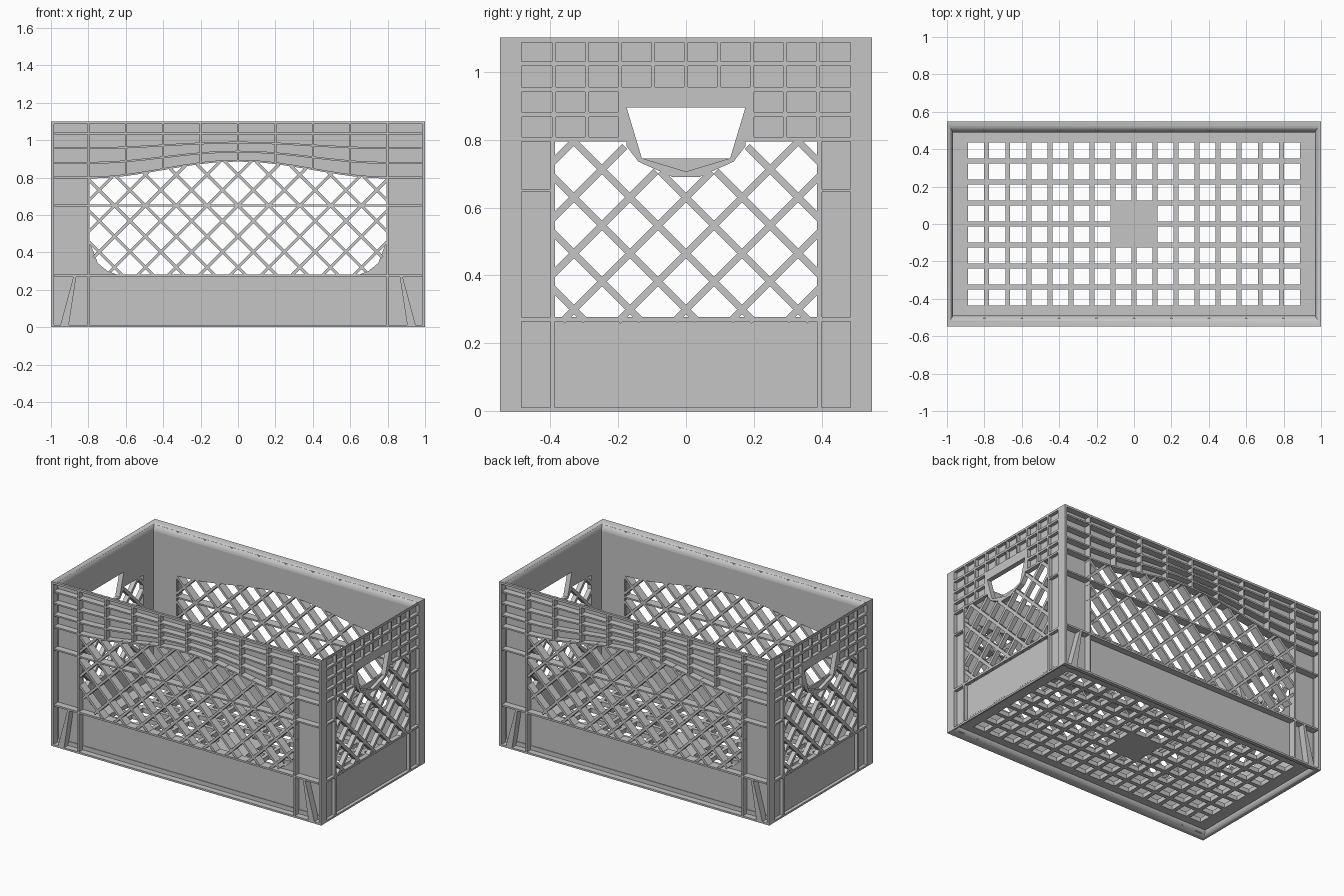
import bpy, bmesh, math

cube = bpy.data.objects.get("Cube")
if cube:
    bpy.data.objects.remove(cube)

GREY = (0.56, 0.56, 0.56, 1)
mat = bpy.data.materials.new("grey plastic")
mat.use_nodes = True
mat.diffuse_color = GREY
mat.node_tree.nodes["Principled BSDF"].inputs["Base Color"].default_value = GREY

H = 1.1                                # overall height
LONG = (0.49, 0.503, 0.548)            # inner face, panel face, rib face
END = (0.968, 0.978, 1.0)
LOW, HIGH = 0.012, 1.086               # ribs run between the two rims
BASE, TOP = 0.04, 1.05                 # panels run between the rounded rims


def long_side(s):
    return lambda u, z, d: (u, s * d, z)


def end_side(s):
    return lambda u, z, d: (s * d, u, z)


class Part:
    """Collects prisms drawn in the plane of a wall into one object."""

    def __init__(self, place):
        self.bm, self.place = bmesh.new(), place

    def prism(self, pts, d0, d1):
        a, b = [[self.bm.verts.new(self.place(u, z, d)) for u, z in pts] for d in (d0, d1)]
        n = len(pts)
        self.bm.faces.new(a)
        self.bm.faces.new(b[::-1])
        for i in range(n):
            j = (i + 1) % n
            self.bm.faces.new((a[i], b[i], b[j], a[j]))

    def box(self, u0, u1, z0, z1, d0, d1):
        self.prism([(u0, z0), (u1, z0), (u1, z1), (u0, z1)], d0, d1)

    def band(self, us, lo, hi, d0, d1):
        self.prism([(u, lo(u)) for u in us] + [(u, hi(u)) for u in reversed(us)], d0, d1)

    def bar(self, p, q, w, d0, d1):
        dx, dz = q[0] - p[0], q[1] - p[1]
        k = w / 2 / math.hypot(dx, dz)
        nx, nz = -dz * k, dx * k
        self.prism([(p[0] + nx, p[1] + nz), (p[0] - nx, p[1] - nz),
                    (q[0] - nx, q[1] - nz), (q[0] + nx, q[1] + nz)], d0, d1)

    def finish(self, name):
        bmesh.ops.recalc_face_normals(self.bm, faces=self.bm.faces)
        mesh = bpy.data.meshes.new(name)
        self.bm.to_mesh(mesh)
        self.bm.free()
        mesh.materials.append(mat)
        bpy.context.collection.objects.link(bpy.data.objects.new(name, mesh))
        return mesh


def span(a, b, n):
    return [a + (b - a) * i / n for i in range(n + 1)]


def interp(points):
    """Symmetric broken line through (|u|, z) points."""
    def f(u):
        u = abs(u)
        for (a, za), (b, zb) in zip(points, points[1:]):
            if u <= b:
                return za + (zb - za) * max(u - a, 0) / (b - a)
        return points[-1][1]
    return f


def level(z):
    return lambda u: z


def lattice(part, half, lo, hi, pitch, z0, w, d0, d1):
    """Diagonal bars, each kept only where it crosses the opening."""
    step = 0.004
    for slope in (1, -1):
        for k in range(-12, 13):
            run = []
            for i in range(int(2 * half / step) + 2):
                u = -half + i * step
                z = z0 + slope * (u - k * pitch)
                if u <= half and lo(u) <= z <= hi(u):
                    run.append((u, z))
                else:
                    if len(run) > 3:
                        part.bar(run[0], run[-1], w, d0, d1)
                    run = []


def rim(name, z_out, z_lip, z_in):
    """Ring round the crate whose inner edge is rounded over."""
    arc = [math.pi / 2 * i / 6 for i in range(7)]
    profile = [(1 - math.cos(a), z_in + (z_out - z_in) * math.sin(a)) for a in arc]
    profile += [(1, z_lip), (0.3, z_lip), (0.3, z_in)]
    p = Part(None)
    loops = [[p.bm.verts.new((sx * (END[0] + t * (END[2] - END[0])),
                              sy * (LONG[0] + t * (LONG[2] - LONG[0])), z)) for t, z in profile]
             for sx, sy in ((-1, -1), (1, -1), (1, 1), (-1, 1))]
    n = len(profile)
    for c in range(4):
        a, b = loops[c], loops[(c + 1) % 4]
        for i in range(n):
            j = (i + 1) % n
            p.bm.faces.new((a[i], b[i], b[j], a[j]))
    mesh = p.finish(name)
    mesh.shade_smooth()
    mesh.set_sharp_from_angle(angle=math.radians(40))


rim("top_rim", H, HIGH, TOP)
rim("bottom_rim", 0, LOW, BASE)


# Outlines of the openings
def arch(u):
    return 0.80 + 0.045 * (1 + math.cos(math.pi * min(abs(u), 0.8) / 0.8))


def sill(u):
    t = max(abs(u) - 0.6, 0) / 0.2
    return 0.275 + 0.2 * (1 - math.sqrt(max(1 - t * t, 0)))


pocket = interp([(0, 0.69), (0.04, 0.69), (0.14, 0.735), (0.19, 0.80), (0.56, 0.80)])
grip = interp([(0, 0.745), (0.13, 0.745), (0.175, 0.895)])
lip = interp([(0, 0.706), (0.13, 0.745)])

# Long sides
for s, side in ((-1, "front"), (1, "back")):
    inner, face, outer = LONG
    p = Part(long_side(s))
    us = span(-0.8, 0.8, 32)
    p.band(us, level(BASE), sill, inner, face)
    p.band(us, arch, level(TOP), inner, face)
    for e in (-1, 1):
        p.box(e * 0.8, e * 0.985, BASE, TOP, inner, face)
    p.finish(side + "_panel")

    p = Part(long_side(s))
    cols = span(-0.98, 0.98, 28)
    p.box(-0.98, 0.98, 0.269, 0.281, inner, outer)
    p.box(-0.98, 0.98, 0.645, 0.655, inner, outer)
    for k in range(4):
        def row(u, k=k):
            return 1.035 + (arch(u) - 1.035) * k / 3
        p.band(cols, lambda u: row(u) - 0.005, lambda u: row(u) + 0.005, inner, outer)
    for i in range(-4, 5):
        u = i * 0.2
        p.box(u - 0.005, u + 0.005, LOW if abs(i) == 4 else arch(u), HIGH, face, outer)
    for e in (-1, 1):
        p.prism([(e * 0.95, 0.01), (e * 0.905, 0.01), (e * 0.865, 0.27), (e * 0.88, 0.27)], face, outer)
    p.finish(side + "_ribs")

    p = Part(long_side(s))
    lattice(p, 0.8, sill, arch, 0.165, 0.65, 0.016, inner, outer - 0.004)
    p.finish(side + "_lattice")

# Short sides with hand holes
for s, side in ((-1, "right"), (1, "left")):
    inner, face, outer = END
    p = Part(end_side(s))
    p.box(-0.5, 0.5, BASE, 0.27, inner, face)
    for e in (-1, 1):
        p.box(e * 0.385, e * 0.5, 0.27, 0.8, inner, face)
        p.box(e * 0.175, e * 0.5, 0.8, TOP, inner, face)
    p.box(-0.175, 0.175, 0.895, TOP, inner, face)
    p.finish(side + "_panel")

    p = Part(end_side(s))
    for e in (-1, 1):
        p.box(e * 0.484, e * LONG[2], LOW, HIGH, 0.984, outer)
        p.box(e * 0.484, e * 0.505, LOW, HIGH, face, outer)
        p.box(e * 0.385, e * 0.4, LOW, 0.8, face, outer)
        p.box(e * 0.385, e * 0.49, 0.645, 0.655, face, outer)
        p.box(e * 0.2, e * 0.49, 0.866, 0.881, face, outer)
        p.box(e * 0.19, e * 0.49, 0.795, 0.808, inner, outer)
    for z in (0.264, 0.94, 1.016):
        p.box(-0.49, 0.49, z, z + 0.014, inner, outer)
    for i in range(-4, 5):
        u = i * 0.097
        p.box(u - 0.006, u + 0.006, 0.8 if abs(i) > 2 else 0.95, HIGH, face, outer)
    p.finish(side + "_ribs")

    p = Part(end_side(s))
    lattice(p, 0.392, level(0.265), pocket, 0.165, 0.3, 0.02, inner, outer - 0.002)
    p.finish(side + "_lattice")

    # Flush surround of the hand hole and its sunken lower lip
    p = Part(end_side(s))
    p.box(-0.2, 0.2, 0.895, 0.955, inner, outer)
    for e in (-1, 1):
        p.band([e * u for u in (0.13, 0.14, 0.175)], pocket, grip, inner, outer)
        p.box(e * 0.175, e * 0.2, 0.795, 0.955, inner, outer)
    us = [-0.13, -0.04, 0, 0.04, 0.13]
    p.band(us, pocket, lip, inner, outer)
    p.band(us, pocket, level(0.745), inner, face)
    p.finish(side + "_hand_hole")

# Floor grid with a solid centre plate
p = Part(lambda u, z, d: (u, z, d))
PITCH, HOLE = 0.1125, 0.086


def grid_lines(count, edge):
    half = (count / 2 - 0.5) * PITCH + HOLE / 2
    gap = (PITCH - HOLE) / 2
    yield -edge, -half
    for i in range(1, count):
        c = (i - count / 2) * PITCH
        yield c - gap, c + gap
    yield half, edge


for a, b in grid_lines(16, 0.97):
    p.box(a, b, -0.495, 0.495, 0.035, 0.065)
for a, b in grid_lines(8, 0.495):
    p.box(-0.97, 0.97, a, b, 0.035, 0.065)
p.box(-PITCH, PITCH, -PITCH, PITCH, 0.035, 0.065)
p.finish("floor_grid")
